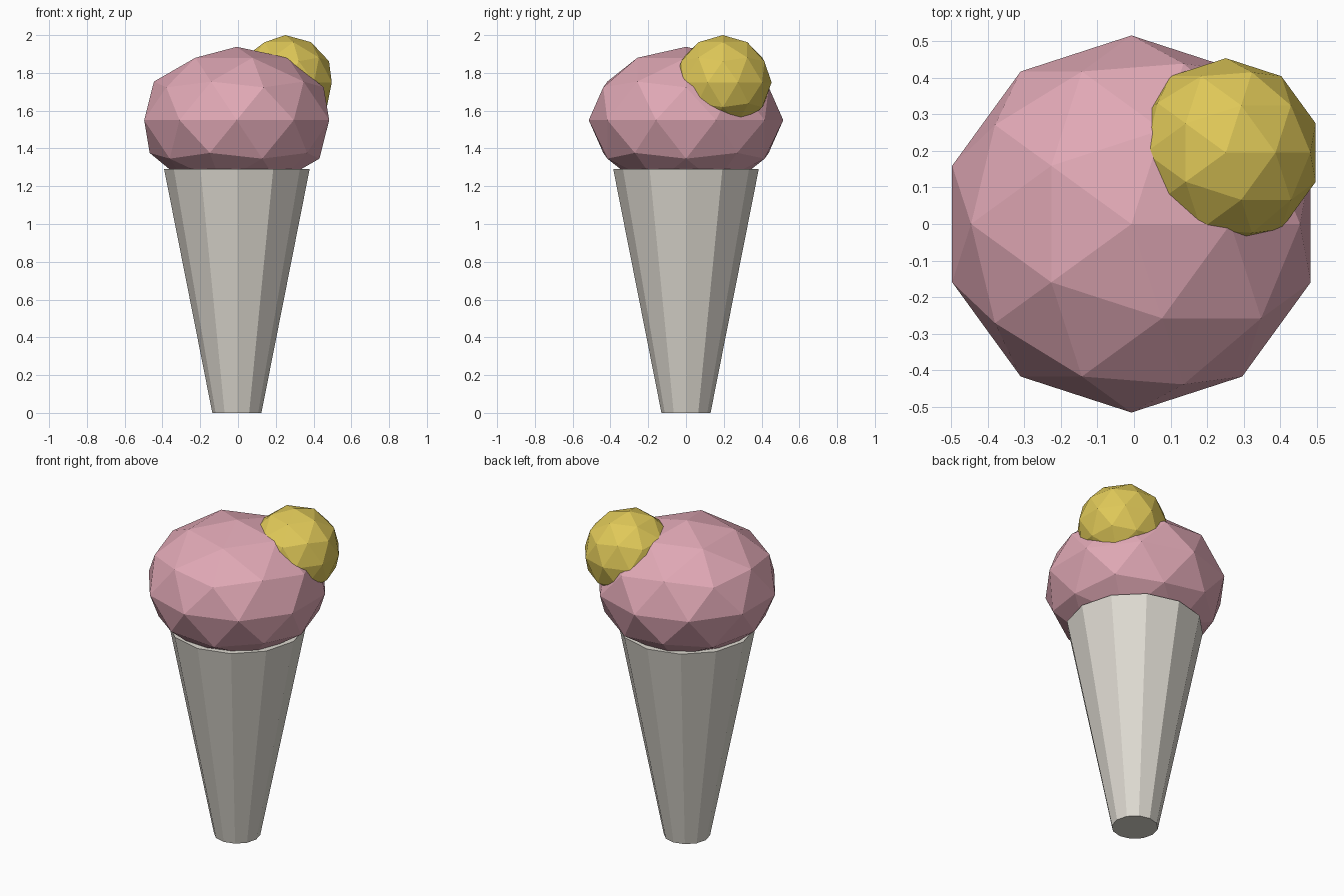
import bpy

if "Cube" in bpy.data.objects:
    bpy.data.objects.remove(bpy.data.objects["Cube"])


def srgb(r, g, b):
    """Convert 0-255 display values to a linear colour."""
    def lin(c):
        c /= 255
        return c / 12.92 if c <= 0.04045 else ((c + 0.055) / 1.055) ** 2.4
    return (lin(r), lin(g), lin(b), 1.0)


def material(name, colour):
    mat = bpy.data.materials.new(name)
    mat.diffuse_color = colour
    mat.use_nodes = True
    mat.node_tree.nodes["Principled BSDF"].inputs["Base Color"].default_value = mat.diffuse_color
    return mat


def finish(name, mat):
    obj = bpy.context.object
    obj.name = name
    obj.data.materials.append(mat)
    return obj


def scoop(name, centre, radius, height, mat):
    """Faceted ball, slightly flattened."""
    bpy.ops.mesh.primitive_ico_sphere_add(subdivisions=2, radius=1, location=centre)
    obj = finish(name, mat)
    obj.scale = (radius, radius, height)


cream = material("cream", srgb(222, 218, 209))
pink = material("pink", srgb(224, 168, 181))
yellow = material("yellow", srgb(223, 200, 88))

# Twelve-sided tapered cone
bpy.ops.mesh.primitive_cone_add(vertices=12, radius1=0.13, radius2=0.385,
                                depth=1.29, location=(-0.006, 0, 0.645))
finish("cone", cream)

# Large scoop and the small one on its back right shoulder
scoop("large_scoop", (-0.007, 0, 1.55), 0.515, 0.388, pink)
scoop("small_scoop", (0.251, 0.195, 1.75), 0.258, 0.25, yellow)
